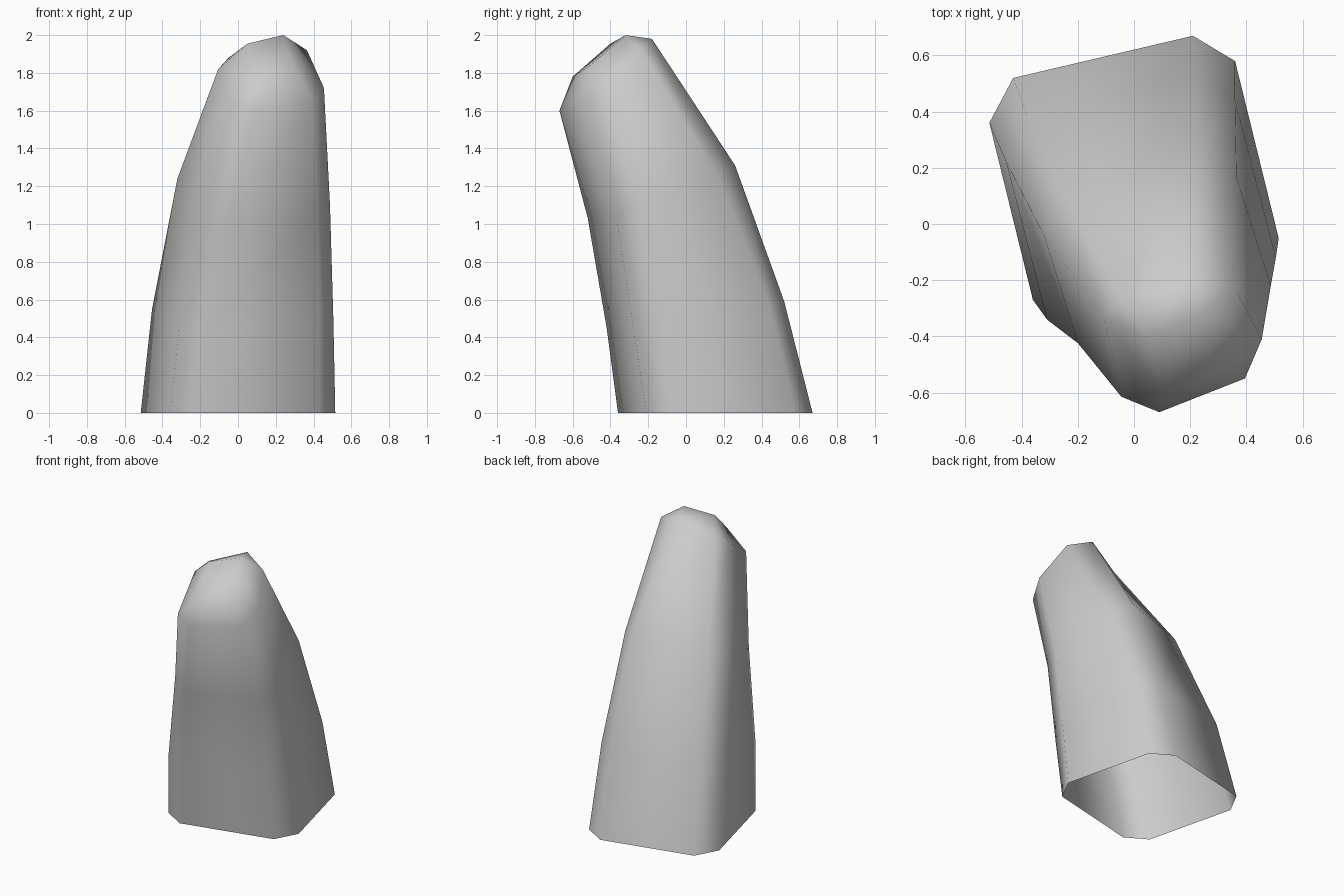
import bpy
import bmesh
from mathutils import Vector

cube = bpy.data.objects.get("Cube")
if cube:
    bpy.data.objects.remove(cube, do_unlink=True)


def make_material(name, colour):
    """Plain single-colour material."""
    material = bpy.data.materials.new(name)
    material.use_nodes = True
    material.diffuse_color = colour
    shader = next(n for n in material.node_tree.nodes if n.type == 'BSDF_PRINCIPLED')
    shader.inputs["Base Color"].default_value = colour
    shader.inputs["Roughness"].default_value = 0.6
    return material


def mirrored_ring(centre, half):
    """Chamfered square: four points plus their opposites through the centre."""
    centre = Vector(centre)
    points = [Vector(p) for p in half]
    return points + [2 * centre - p for p in points]


def bridge(bm, lower, upper):
    """Join two rings of equal size with a band of quads."""
    count = len(lower)
    for i in range(count):
        j = (i + 1) % count
        bm.faces.new((lower[i], lower[j], upper[j], upper[i]))


def corner_cap(bm, ring, corners):
    """Close a chamfered ring with a smaller quad and triangular corners."""
    count = len(corners)
    for k in range(count):
        a, b = ring[2 * k - 1], ring[2 * k]
        c = ring[(2 * k + 1) % len(ring)]
        following = corners[(k + 1) % count]
        bm.faces.new((a, b, corners[k]))
        bm.faces.new((b, c, following, corners[k]))
    bm.faces.new(corners)


# Cross-sections of the leaning stalk, from the open foot upward
foot = mirrored_ring((0, .155, 0), [
    (-.21, -.36, 0), (.43, -.21, 0), (.515, -.05, 0), (.36, .58, 0)])
lower_bend = mirrored_ring((.025, .05, .52), [
    (-.16, -.42, .45), (.43, -.28, .46), (.505, -.12, .49), (.36, .44, .57)])
upper_bend = mirrored_ring((.083, -.13, 1.17), [
    (-.06, -.52, 1.03), (.42, -.37, 1.05), (.487, -.22, 1.1), (.365, .165, 1.26)])
shoulder = [Vector(p) for p in (
    (.09, -.67, 1.6), (.395, -.55, 1.64), (.455, -.41, 1.72), (.365, -.24, 1.92),
    (.2, -.18, 1.98), (-.05, -.26, 1.88), (-.105, -.34, 1.82), (-.045, -.615, 1.64))]
tip = [Vector(p) for p in (
    (.1, -.6, 1.78), (.29, -.52, 1.83), (.24, -.32, 2), (.05, -.4, 1.955))]

# Body: lofted sides, bevelled tip, no floor
bm = bmesh.new()
rings = [[bm.verts.new(p) for p in ring]
         for ring in (foot, lower_bend, upper_bend, shoulder)]
for lower, upper in zip(rings, rings[1:]):
    bridge(bm, lower, upper)
corner_cap(bm, rings[-1], [bm.verts.new(p) for p in tip])
for face in bm.faces:
    face.smooth = True
bm.normal_update()

mesh = bpy.data.meshes.new("leaning_stalk")
bm.to_mesh(mesh)
bm.free()
mesh.materials.append(make_material("light grey", (.6, .6, .6, 1)))
stalk = bpy.data.objects.new("leaning_stalk", mesh)
bpy.context.collection.objects.link(stalk)
